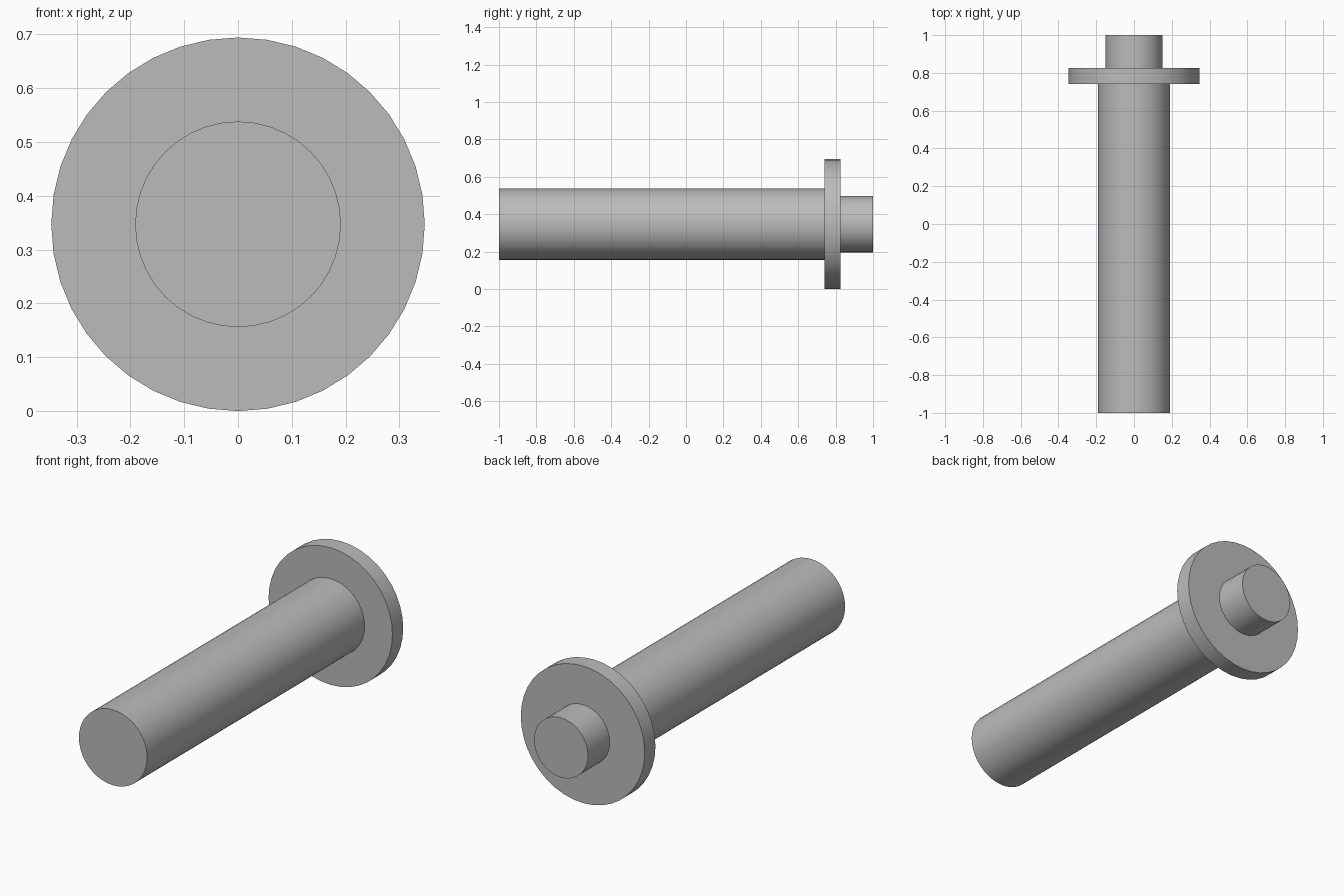
import bpy
import math

cube = bpy.data.objects.get("Cube")
if cube:
    bpy.data.objects.remove(cube, do_unlink=True)

GREY = (0.5, 0.5, 0.5, 1.0)
metal = bpy.data.materials.new("plain grey")
metal.use_nodes = True
metal.diffuse_color = GREY
metal.node_tree.nodes["Principled BSDF"].inputs["Base Color"].default_value = GREY

FLANGE_RADIUS = 0.347


def rod(name, radius, y_front, y_back, sides):
    """Capped cylinder lying along y on the common axis."""
    bpy.ops.mesh.primitive_cylinder_add(
        vertices=sides, radius=radius, depth=y_back - y_front,
        location=(0, (y_front + y_back) / 2, FLANGE_RADIUS),
        rotation=(math.pi / 2, 0, 0))
    part = bpy.context.object
    part.name = name
    part.data.materials.append(metal)
    bpy.ops.object.shade_smooth_by_angle(angle=math.radians(30))
    return part


# Long shaft, wide collar and short rear stub
rod("shaft", 0.191, -1.0, 0.74, 40)
rod("flange", FLANGE_RADIUS, 0.74, 0.826, 40)
rod("end_stub", 0.151, 0.826, 1.0, 40)
